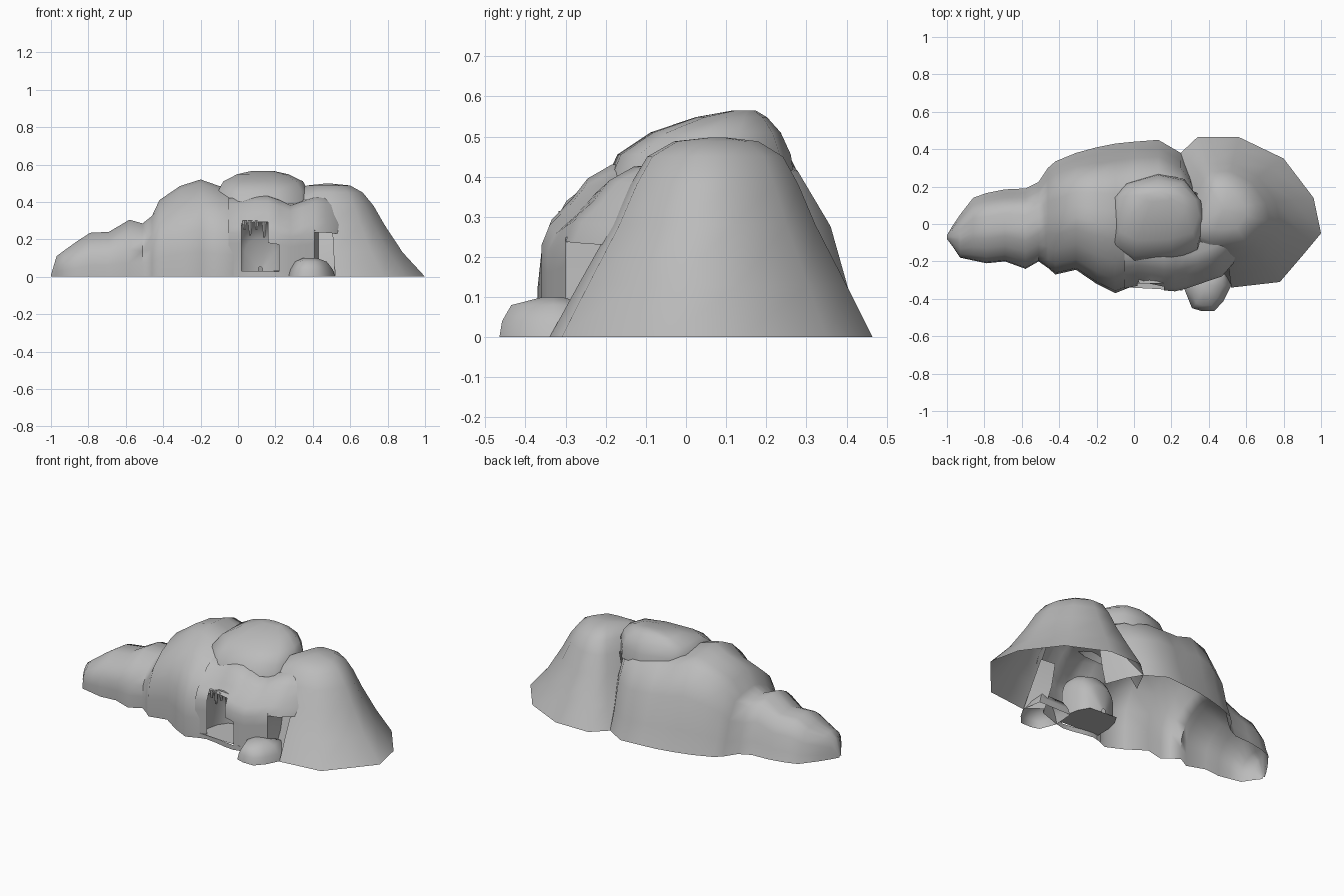
import bpy, math

cube = bpy.data.objects.get("Cube")
if cube:
    bpy.data.objects.remove(cube, do_unlink=True)

rock = bpy.data.materials.new("grey_rock")
rock.use_nodes = True
rock.diffuse_color = (0.5, 0.5, 0.5, 1)
rock.node_tree.nodes["Principled BSDF"].inputs["Base Color"].default_value = (0.5, 0.5, 0.5, 1)


def skin(name, rows, closed=False, holes=(), angle=65):
    """Skin a grid of points; holes lists (row, column) cells left open."""
    n = len(rows[0])
    faces = []
    for r in range(len(rows) - 1):
        for c in range(n if closed else n - 1):
            if (r, c) not in holes:
                d = (c + 1) % n
                faces.append((r * n + c, r * n + d, (r + 1) * n + d, (r + 1) * n + c))
    if closed:
        faces.append(tuple((len(rows) - 1) * n + c for c in range(n)))
    mesh = bpy.data.meshes.new(name)
    mesh.from_pydata([p for row in rows for p in row], [], faces)
    mesh.materials.append(rock)
    obj = bpy.data.objects.new(name, mesh)
    bpy.context.collection.objects.link(obj)
    bpy.ops.object.select_all(action="DESELECT")
    obj.select_set(True)
    bpy.context.view_layer.objects.active = obj
    bpy.ops.object.shade_smooth_by_angle(angle=math.radians(angle))


def dome(name, outline, centre, rings, holes=()):
    """Shrink an outline towards a centre; rings are (x scale, y scale, z)."""
    cx, cy = centre
    rows = [[(cx + (x - cx) * sx, cy + (y - cy) * sy, z) for x, y in outline]
            for sx, sy, z in rings]
    skin(name, rows, True, holes)


# Long ridge: cross sections (x, front y, back y, height), front open at the cave
sections = [
    (-1, -.08, -.06, .01), (-.97, -.12, -.01, .11), (-.93, -.18, .05, .14),
    (-.86, -.195, .14, .19), (-.79, -.21, .165, .235), (-.69, -.2, .185, .24),
    (-.58, -.24, .19, .305), (-.51, -.2, .225, .285), (-.46, -.235, .3, .325),
    (-.42, -.27, .335, .41), (-.31, -.245, .38, .485), (-.2, -.32, .41, .52),
    (-.1, -.37, .43, .485), (0, -.33, .44, .47), (.13, -.33, .45, .46),
    (.25, -.31, .38, .45), (.3, -.3, .3, .44), (.35, -.28, .17, .42)]
front = [(1, 0), (1, .25), (.97, .48), (.82, .7), (.57, .86), (.3, .96), (.1, 1)]
back = [(.1, .98), (.33, .96), (.56, .9), (.77, .6), (.89, .24), (1, 0)]
rows = []
for x, yf, yb, h in sections:
    mid, half = (yf + yb) / 2, (yb - yf) / 2
    rows.append([(x, mid - u * half, z * h) for u, z in front]
                + [(x, mid + u * half, z * h) for u, z in back])
skin("long_ridge", rows, holes=[(r, c) for r in range(13, 17) for c in range(5)])

# Tall end mound, its lower cave side left open
dome("end_mound",
     [(.52, -.34), (.78, -.31), (.9, -.17), (1, -.05), (.96, .14), (.8, .35),
      (.56, .465), (.34, .465), (.25, .38), (.18, .24), (0, -.2), (.3, -.34)], (.48, .08),
     [(1, 1, 0), (.77, .83, .13), (.58, .63, .28), (.47, .52, .38),
      (.36, .42, .45), (.23, .26, .488), (.04, .04, .498)],
     holes=[(r, c) for r in range(3) for c in range(9, 12)])

# Summit cap resting on the ridge
dome("summit_cap",
     [(-.11, -.13), (0, -.2), (.2, -.19), (.34, -.14), (.38, 0), (.36, .12),
      (.27, .24), (.13, .27), (-.04, .22), (-.11, .14)], (.13, .16),
     [(1, 1, .39), (.99, .92, .455), (.87, .69, .51), (.56, .38, .548), (.25, .12, .565)])

# Cave front: (x, y of the wall, top height), swept up and back under the cap
columns = [(-.05, -.345, .42), (.02, -.33, .42), (.09, -.34, .43), (.16, -.355, .43),
           (.22, -.36, .41), (.28, -.345, .38), (.34, -.325, .4), (.41, -.3, .425),
           (.47, -.28, .42), (.54, -.2, .41)]
profile = [(0, 0), (0, .07), (0, .42), (0, .56), (.02, .68), (.07, .8), (.11, .92),
           (.17, 1), (.3, 1.03)]
rows = [[(x, y + dy, z * top) for x, y, top in columns] for dy, z in profile]
door = [(1, 1), (1, 2), (1, 3), (2, 1), (2, 2), (3, 1), (3, 2)]
recess = [(r, c) for r in range(3) for c in (7, 8)]
skin("cave_front", rows, holes=door + recess)

# Rounded pocket behind the opening, and its floor
rows = []
for y, size in ((-.318, 1), (-.26, 1), (-.19, .88), (-.14, .62), (-.12, .08)):
    arc = [math.pi * i / 12 for i in range(13)]
    rows.append([(.12 + .14 * size * math.cos(a), y,
                  .03 + .285 * size * max(math.sin(a), 0) ** .4) for a in arc])
skin("cave_pocket", rows)
skin("cave_floor", [[(.12 - w, y + .015, .03), (.12 + w, y, .03)]
                    for y, w in ((-.355, .14), (-.26, .14), (-.19, .125), (-.13, .09))])

# Stone teeth hanging in the opening
for i, (x, length) in enumerate([(.035, .05), (.065, .08), (.1, .05), (.14, .09)]):
    bpy.ops.mesh.primitive_cone_add(vertices=6, radius1=.006, radius2=.014, depth=length,
                                    location=(x, -.305, .3 - length / 2))
    tooth = bpy.context.object
    tooth.name = "stone_tooth_%d" % (i + 1)
    tooth.data.materials.append(rock)

# Recess wall under the overhang, meeting the edge of the mound
skin("recess_wall", [[(.41, -.3, z), (.43, mid, z), (.525, edge, z)]
                     for z, mid, edge in ((0, -.26, -.33), (.12, -.2, -.26), (.25, -.17, -.18))])

# Foot boulder in front of the recess
dome("foot_boulder",
     [(.27, -.35), (.31, -.45), (.36, -.465), (.43, -.465), (.48, -.41), (.52, -.33),
      (.5, -.22), (.28, -.22)], (.38, -.33),
     [(1, 1, 0), (.9, .95, .04), (.68, .78, .08), (.3, .2, .1)])
